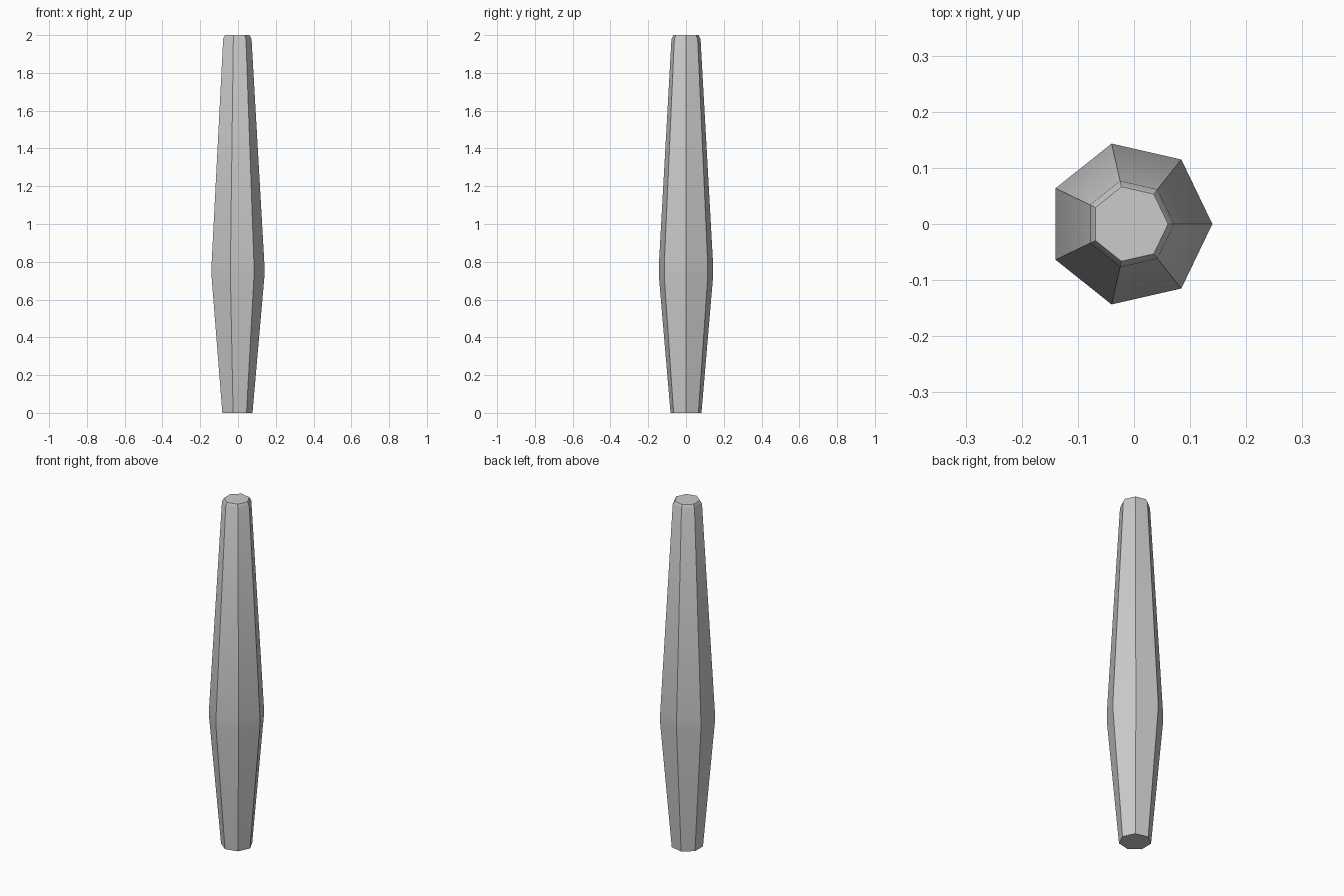
import bpy, bmesh, math

if "Cube" in bpy.data.objects:
    bpy.data.objects.remove(bpy.data.objects["Cube"])

SIDES = 7
CENTRE_X = -0.0073  # heptagon is centred by its extents

# Profile of the post: (radius, height) from foot to chamfered top
PROFILE = [(0.084, 0.0), (0.147, 0.72), (0.147, 0.79), (0.079, 1.98), (0.068, 2.0)]

bm = bmesh.new()
rings = []
for r, z in PROFILE:
    rings.append([bm.verts.new((CENTRE_X + r * math.cos(2 * math.pi * i / SIDES),
                                r * math.sin(2 * math.pi * i / SIDES), z))
                  for i in range(SIDES)])

# Side walls
for low, high in zip(rings, rings[1:]):
    for i in range(SIDES):
        j = (i + 1) % SIDES
        bm.faces.new((low[i], low[j], high[j], high[i]))

# End caps
bm.faces.new(rings[0][::-1])
bm.faces.new(rings[-1])

mesh = bpy.data.meshes.new("tapered_post")
bm.to_mesh(mesh)
bm.free()
post = bpy.data.objects.new("tapered_post", mesh)
bpy.context.collection.objects.link(post)

# Soft waist, crisp facets
bpy.context.view_layer.objects.active = post
post.select_set(True)
bpy.ops.object.shade_smooth_by_angle(angle=math.radians(30))
